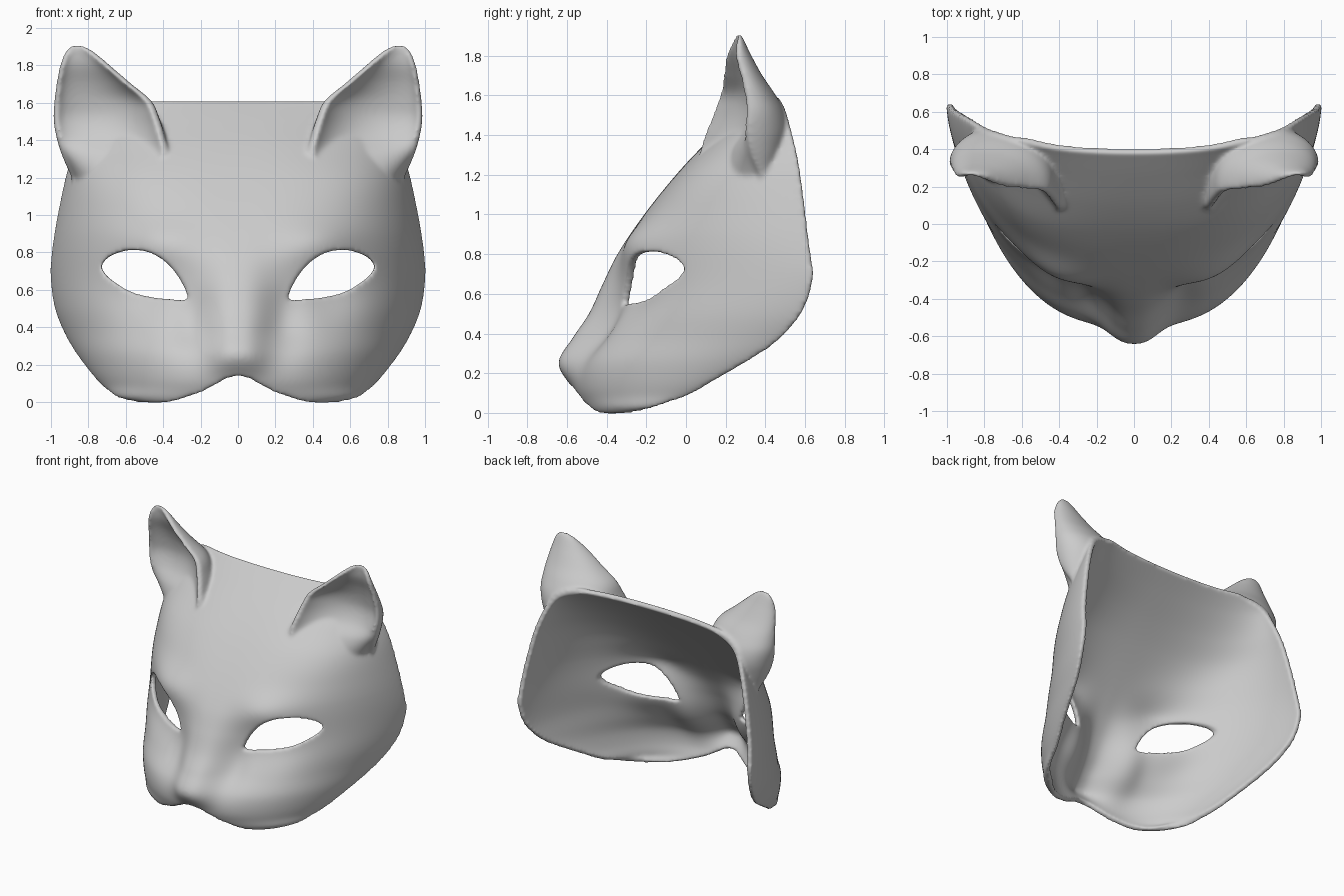
import bpy, bmesh
from math import exp

if "Cube" in bpy.data.objects:
    bpy.data.objects.remove(bpy.data.objects["Cube"])


def curve(table, k):
    """Smooth interpolation of rows (key, value, value...) at key k."""
    n = len(table)
    k = min(max(k, table[0][0]), table[-1][0])
    i = 0
    while i < n - 2 and k > table[i + 1][0]:
        i += 1

    def slope(j, c):
        a, b = table[max(j - 1, 0)], table[min(j + 1, n - 1)]
        return (b[c] - a[c]) / (b[0] - a[0])
    p, q = table[i], table[i + 1]
    d = q[0] - p[0]
    t = (k - p[0]) / d
    return [(2*t**3 - 3*t*t + 1) * p[c] + (t**3 - 2*t*t + t) * d * slope(i, c)
            + (3*t*t - 2*t**3) * q[c] + (t**3 - t*t) * d * slope(i + 1, c)
            for c in range(1, len(p))]


# z, half width and y of the rear rim
RIM = [(0, .54, -.27), (.01, .6, -.21), (.03, .66, -.14), (.08, .72, 0), (.15, .785, .13),
       (.25, .86, .3), (.35, .92, .45), (.5, .98, .58), (.68, 1.003, .638), (.85, .99, .62),
       (1.1, .945, .59), (1.3, .895, .56), (1.5, .81, .51), (1.57, .73, .485), (1.615, .6, .45)]
# z, y of the face front, nose ridge height, section squareness
FACE = [(0, -.5, 0, 2.7), (.12, -.55, .02, 2.6), (.25, -.54, .103, 2.6), (.38, -.465, .105, 2.6),
        (.5, -.42, .07, 2.55), (.65, -.375, .045, 2.4), (.8, -.33, .015, 2.4), (1.0, -.21, 0, 2.8),
        (1.2, -.05, 0, 3.3), (1.35, .09, 0, 2.9), (1.5, .25, 0, 2.4), (1.615, .38, 0, 2.2)]
# bottom edge: share of half width, z
BOTTOM = [(0, .134), (.07, .125), (.14, .098), (.28, .052), (.5, .012), (.75, -.005), (1, -.005)]


def bump(x, z, cx, cz, rx, rz):
    return exp(-((x - cx) / rx) ** 2 - ((z - cz) / rz) ** 2)


def face_y(x, z):
    w, rear = curve(RIM, z)
    front, nose, a = curve(FACE, z)
    x = abs(x)
    t = min(x / w, 1)
    h = 1 - max(0, 1 - t**a) ** (.71 - .085 * min(1, max(0, z) / .9))
    y = front + (rear - front) * h
    y -= nose * exp(-(x / .152) ** 2.6)
    y += .045 * bump(x, z, .25, .45, .1, .17)      # furrow beside the nose
    y += .06 * bump(x, z, .46, .56, .2, .14)       # hollow under the eye
    return y - .05 * bump(x, z, .43, .86, .2, .11)  # brow


def make(name, verts, faces):
    me = bpy.data.meshes.new(name)
    me.from_pydata(verts, [], faces)
    ob = bpy.data.objects.new(name, me)
    bpy.context.collection.objects.link(ob)
    return ob


def fix_normals(ob):
    bm = bmesh.new()
    bm.from_mesh(ob.data)
    bmesh.ops.recalc_face_normals(bm, faces=bm.faces)
    bm.to_mesh(ob.data)
    bm.free()


# Face sheet
H, R = 56, 90
verts, faces = [], []
for j in range(R + 1):
    v = j / R
    v = .35 * v + .65 * (3*v*v - 2*v**3)
    for i in range(-H, H + 1):
        t = 1 - (1 - abs(i) / H) ** 1.6
        zb = curve(BOTTOM, t)[0]
        z = zb + (1.615 - zb) * v
        x = t * curve(RIM, z)[0] * (1 if i >= 0 else -1)
        verts.append((x, face_y(x, z), z))
C = 2 * H + 1
for j in range(R):
    for i in range(C - 1):
        a = j * C + i
        faces.append((a, a + 1, a + C + 1, a + C))
mask = make("cat_mask", verts, faces)
bpy.context.view_layer.objects.active = mask
m = mask.modifiers.new("thickness", 'SOLIDIFY')
m.thickness = .04
m.offset = -1
bpy.ops.object.modifier_apply(modifier=m.name)

# Eye openings: upper lid then lower lid, smoothed between corners
UPPER = [(.73, .735), (.69, .775), (.62, .803), (.55, .812), (.46, .793), (.37, .733),
         (.305, .645), (.27, .57), (.252, .546)]
LOWER = [UPPER[-1], (.32, .548), (.45, .56), (.57, .59), (.67, .65), (.72, .7), UPPER[0]]
outline = []
for lid in (UPPER, LOWER):
    rows = [(i, x, z) for i, (x, z) in enumerate(lid)]
    outline += [curve(rows, k / 4) for k in range(4 * (len(lid) - 1))]
n = len(outline)
for sx in (1, -1):
    cutter = make("eye_cutter", [(sx * x, y, z) for y in (-1, 1) for x, z in outline],
                  [tuple(range(n)), tuple(range(n, 2 * n))]
                  + [(i, (i + 1) % n, n + (i + 1) % n, n + i) for i in range(n)])
    fix_normals(cutter)
    cutter.hide_render = True
    m = mask.modifiers.new("eye", 'BOOLEAN')
    m.operation = 'DIFFERENCE'
    m.solver = 'EXACT'
    m.object = cutter
    bpy.ops.object.modifier_apply(modifier=m.name)
    bpy.data.objects.remove(cutter)

# Ears: z, inner rim x y, outer rim x y, cup depth, back depth
EAR = [(1.08, .52, .12, .85, .43, .2, .5), (1.2, .45, .07, .885, .36, .18, .52),
       (1.32, .39, .07, .935, .31, .24, .6), (1.42, .41, .10, .965, .295, .34, .62),
       (1.52, .44, .14, .98, .30, .38, .58), (1.61, .48, .17, .975, .29, .37, .51),
       (1.70, .585, .185, .965, .27, .34, .43), (1.80, .70, .20, .945, .245, .29, .36),
       (1.87, .78, .23, .92, .25, .27, .31), (1.91, .84, .255, .89, .26, .265, .28)]


def bez(a, b, c, d, t):
    u = 1 - t
    return a*u**3 + 3*b*u*u*t + 3*c*u*t*t + d*t**3


def ear(sx):
    N, L = 24, 56
    vs = []
    for j in range(L + 1):
        z = 1.08 + .83 * j / L
        ix, iy, ox, oy, yf, yb = curve(EAR, z)
        w = ox - ix
        d = .016 * min(1, w / .12)          # half thickness of the rim
        flare = .1 + .4 * max(0, 1.6 - z)   # wider ridge towards the forehead
        ring = []
        for i in range(N + 1):
            t = i / N
            ring.append((bez(ix + d, ix + .25*w, ox - .12*w, ox - d, t), bez(iy, yf, yf, oy, t), .012))
        for i in range(N, -1, -1):
            t = i / N
            ring.append((bez(ix - d, ix - flare*w, ox + .03*w, ox + d/2, t),
                         bez(iy + d, yb, yb, oy + d, t), .026))
        for x, y, lim in ring:
            if z < 1.61:
                y = min(y, face_y(x, z) + lim)
            vs.append((sx * x, y, z))
    c = 2 * N + 2
    fs = [(j*c + i, j*c + (i + 1) % c, (j + 1)*c + (i + 1) % c, (j + 1)*c + i)
          for j in range(L) for i in range(c)]
    fs += [tuple(range(c)), tuple(range(L * c, (L + 1) * c))]
    ob = make("ear", vs, fs)
    fix_normals(ob)
    return ob


ears = [ear(1), ear(-1)]
bpy.ops.object.select_all(action='DESELECT')
for ob in ears + [mask]:
    ob.select_set(True)
bpy.context.view_layer.objects.active = mask
bpy.ops.object.join()

# Fuse the parts and round the edges
m = mask.modifiers.new("fuse", 'REMESH')
m.mode = 'VOXEL'
m.voxel_size = .011
m.use_smooth_shade = True
bpy.ops.object.modifier_apply(modifier=m.name)
m = mask.modifiers.new("soften", 'SMOOTH')
m.factor = .5
m.iterations = 14
bpy.ops.object.modifier_apply(modifier=m.name)
bpy.ops.object.shade_smooth()
